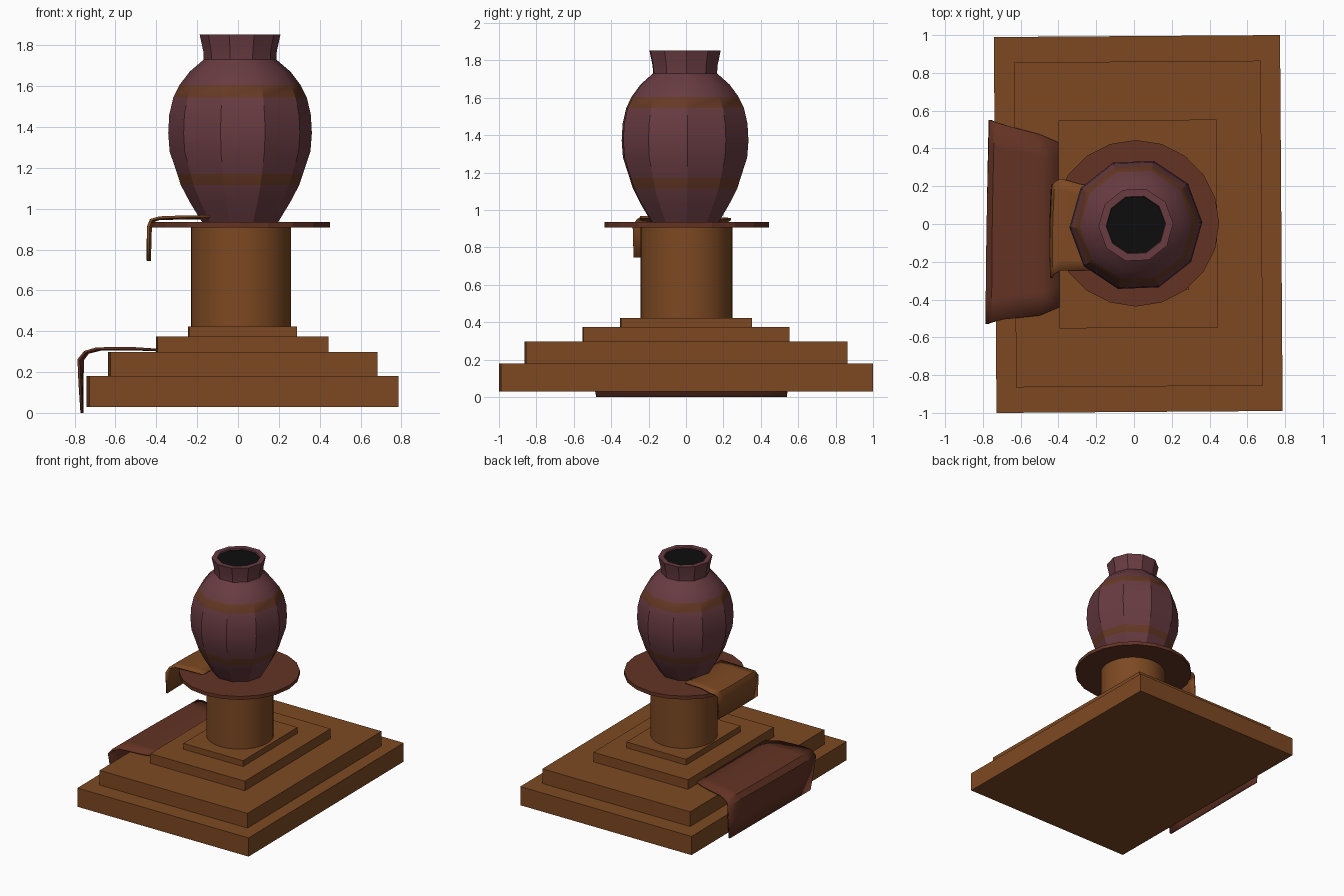
import bpy, bmesh, math
from mathutils import Vector

if "Cube" in bpy.data.objects:
    bpy.data.objects.remove(bpy.data.objects["Cube"])


def material(name, rgb):
    m = bpy.data.materials.new(name)
    m.diffuse_color = (*rgb, 1)
    m.use_nodes = True
    m.node_tree.nodes["Principled BSDF"].inputs["Base Color"].default_value = m.diffuse_color
    return m


WOOD = material("warm brown wood", (0.205, 0.066, 0.016))
RUST = material("rust red", (0.125, 0.033, 0.017))
PLUM = material("plum clay", (0.138, 0.044, 0.053))
BAND = material("faded ochre band", (0.135, 0.041, 0.018))
BLACK = material("black opening", (0.004, 0.004, 0.004))


def make(name, bm, mats, smooth=False):
    bmesh.ops.recalc_face_normals(bm, faces=bm.faces)
    me = bpy.data.meshes.new(name)
    bm.to_mesh(me)
    bm.free()
    ob = bpy.data.objects.new(name, me)
    bpy.context.collection.objects.link(ob)
    for m in mats:
        me.materials.append(m)
    if smooth:
        bpy.ops.object.select_all(action='DESELECT')
        ob.select_set(True)
        bpy.context.view_layer.objects.active = ob
        bpy.ops.object.shade_smooth_by_angle(angle=math.radians(30))
    return ob


def slab(name, x0, x1, half_y, z0, z1):
    bm = bmesh.new()
    bmesh.ops.create_cube(bm, size=1)
    bmesh.ops.scale(bm, vec=(x1 - x0, 2 * half_y, z1 - z0), verts=bm.verts)
    ob = make(name, bm, [WOOD])
    ob.location = ((x0 + x1) / 2, 0, (z0 + z1) / 2)
    ob.rotation_euler.z = math.radians(0.4)


def cylinder(name, r, x, y, z0, z1, sides, mat, smooth):
    bm = bmesh.new()
    bmesh.ops.create_cone(bm, cap_ends=True, segments=sides, radius1=r,
                          radius2=r, depth=z1 - z0)
    ob = make(name, bm, [mat], smooth)
    ob.location = (x, y, (z0 + z1) / 2)


def cloth(name, rows, mat, bow, n=8):
    """Thin draped sheet; each row runs from a front point to a back point."""
    bm = bmesh.new()
    grid = []
    for a, b in rows:
        line = []
        for i in range(n + 1):
            t = i / n
            p = Vector(a).lerp(Vector(b), t)
            if p.x < -0.4 and p.z > 0.02:
                p.x -= bow * math.sin(math.pi * t)
            line.append(bm.verts.new(p))
        grid.append(line)
    for r0, r1 in zip(grid, grid[1:]):
        for i in range(n):
            bm.faces.new((r0[i], r0[i + 1], r1[i + 1], r1[i]))
    ob = make(name, bm, [mat], True)
    mod = ob.modifiers.new("thickness", 'SOLIDIFY')
    mod.thickness = 0.013
    mod.offset = 0


# Stepped base
slab("base_step_1", -0.735, 0.78, 0.995, 0.03, 0.18)
slab("base_step_2", -0.63, 0.677, 0.86, 0.18, 0.298)
slab("base_step_3", -0.397, 0.44, 0.55, 0.298, 0.375)
slab("base_step_4", -0.242, 0.286, 0.35, 0.375, 0.422)

# Column and top plate
cylinder("column", 0.245, 0.015, 0.003, 0.422, 0.907, 48, WOOD, True)
cylinder("top_plate", 0.441, 0.01, 0.004, 0.907, 0.935, 20, RUST, False)

# Vase: ten-sided lathe, coloured by height
profile = [(0.187, 0.935), (0.245, 1.03), (0.29, 1.115), (0.308, 1.17),
           (0.345, 1.28), (0.352, 1.37), (0.347, 1.46), (0.327, 1.545),
           (0.297, 1.605), (0.248, 1.67), (0.178, 1.73), (0.18, 1.77),
           (0.198, 1.853), (0.158, 1.853), (0.155, 1.843)]
SIDES = 10
bm = bmesh.new()
rings = []
for r, z in profile:
    rings.append([bm.verts.new((r * math.cos(a), r * math.sin(a), z))
                  for a in (math.tau * i / SIDES + 0.04 for i in range(SIDES))])
for lo, hi in zip(rings, rings[1:]):
    for i in range(SIDES):
        j = (i + 1) % SIDES
        bm.faces.new((lo[i], lo[j], hi[j], hi[i]))
bm.faces.new(rings[0])
bm.faces.new(rings[-1]).material_index = 2
for f in bm.faces:
    z = f.calc_center_median().z
    if 1.12 < z < 1.165 or 1.55 < z < 1.6:
        f.material_index = 1
make("vase", bm, [PLUM, BAND, BLACK], True).location = (0.01, -0.005, 0)

# Draped cloths on the left side
cloth("lower_cloth", [
    ((-.395, -.44, .308), (-.395, .43, .308)),
    ((-.50, -.485, .315), (-.50, .475, .312)),
    ((-.69, -.505, .315), (-.67, .52, .312)),
    ((-.75, -.52, .298), (-.735, .54, .295)),
    ((-.78, -.53, .26), (-.76, .55, .26)),
    ((-.775, -.51, .15), (-.763, .55, .15)),
    ((-.765, -.48, 0), (-.763, .54, 0))], RUST, 0.004)
cloth("upper_cloth", [
    ((-.14, -.245, .962), (-.14, .205, .953)),
    ((-.28, -.245, .960), (-.28, .21, .953)),
    ((-.385, -.245, .956), (-.385, .24, .951)),
    ((-.425, -.265, .945), (-.415, .225, .94)),
    ((-.438, -.285, .91), (-.428, .205, .91)),
    ((-.438, -.28, .745), (-.433, .21, .745))], WOOD, 0.006)
